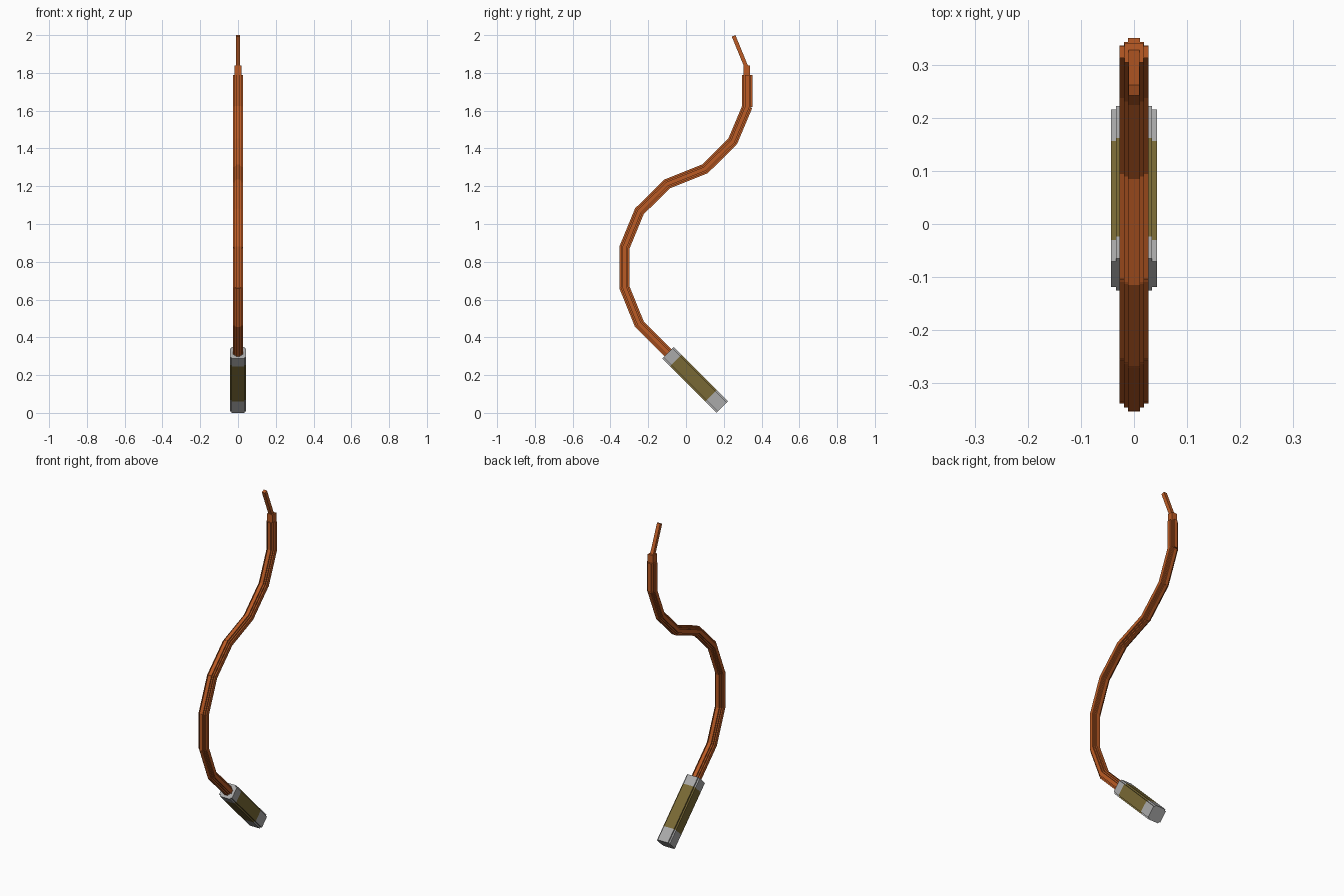
import bpy, bmesh
from mathutils import Vector

if "Cube" in bpy.data.objects:
    bpy.data.objects.remove(bpy.data.objects["Cube"])


def material(name, rgb):
    m = bpy.data.materials.new(name)
    m.diffuse_color = (*rgb, 1)
    m.use_nodes = True
    m.node_tree.nodes["Principled BSDF"].inputs["Base Color"].default_value = m.diffuse_color
    return m


LEATHER = material("orange_leather", (0.50, 0.105, 0.018))
OLIVE = material("olive_grip", (0.19, 0.14, 0.035))
GREY = material("grey_metal", (0.40, 0.40, 0.40))


def stepped_outline(steps):
    """Stair-stepped round outline from half sizes (wide to narrow)."""
    n = len(steps)
    quarter = []
    for i, w in enumerate(steps):
        h = steps[n - 1 - i]
        quarter.append((w, h))
        if i < n - 1:
            quarter.append((steps[i + 1], h))
    mirrored = [(-x, y) for x, y in reversed(quarter)]
    top = quarter + mirrored
    return top + [(-x, -y) for x, y in top]


def bar(name, a, b, steps, mat, extend=0.0):
    """Straight bar between two (y, z) points with a stepped cross-section."""
    a, b = Vector((0, *a)), Vector((0, *b))
    d = (b - a).normalized()
    a, b = a - d * extend, b + d * extend
    side = Vector((1, 0, 0))
    up = d.cross(side)
    bm = bmesh.new()
    outline = stepped_outline(steps)
    face = bm.faces.new([bm.verts.new(a + side * x + up * y) for x, y in outline])
    ext = bmesh.ops.extrude_face_region(bm, geom=[face], use_keep_orig=True)
    verts = [g for g in ext["geom"] if isinstance(g, bmesh.types.BMVert)]
    bmesh.ops.translate(bm, verts=verts, vec=b - a)
    bmesh.ops.recalc_face_normals(bm, faces=bm.faces)
    me = bpy.data.meshes.new(name)
    bm.to_mesh(me)
    bm.free()
    me.materials.append(mat)
    ob = bpy.data.objects.new(name, me)
    bpy.context.collection.objects.link(ob)
    return ob


# Handle: grip between two metal caps, on a 45 degree line
HANDLE = [0.043, 0.034]
bar("pommel_cap", (0.192, 0.031), (0.132, 0.091), HANDLE, GREY)
bar("grip", (0.132, 0.091), (-0.054, 0.277), HANDLE, OLIVE)
bar("collar_cap", (-0.054, 0.277), (-0.095, 0.318), HANDLE, GREY)

# Lash: a chain of straight segments bending in 22.5 degree steps
LASH = [0.027, 0.019, 0.011]
path = [(-0.085, 0.308), (-0.247, 0.47), (-0.326, 0.665), (-0.326, 0.875),
        (-0.247, 1.067), (-0.1, 1.212), (0.1, 1.292), (0.247, 1.437),
        (0.324, 1.62), (0.324, 1.79)]
for i in range(len(path) - 1):
    last = i == len(path) - 2
    bar(f"lash_segment_{i + 1}", path[i], path[i + 1], LASH, LEATHER,
        0.0 if last else 0.005)

# Thin end of the lash and the tip
bar("lash_end", (0.322, 1.79), (0.322, 1.838), [0.018], LEATHER)
bar("lash_tip", (0.322, 1.825), (0.252, 1.996), [0.0105], LEATHER)
